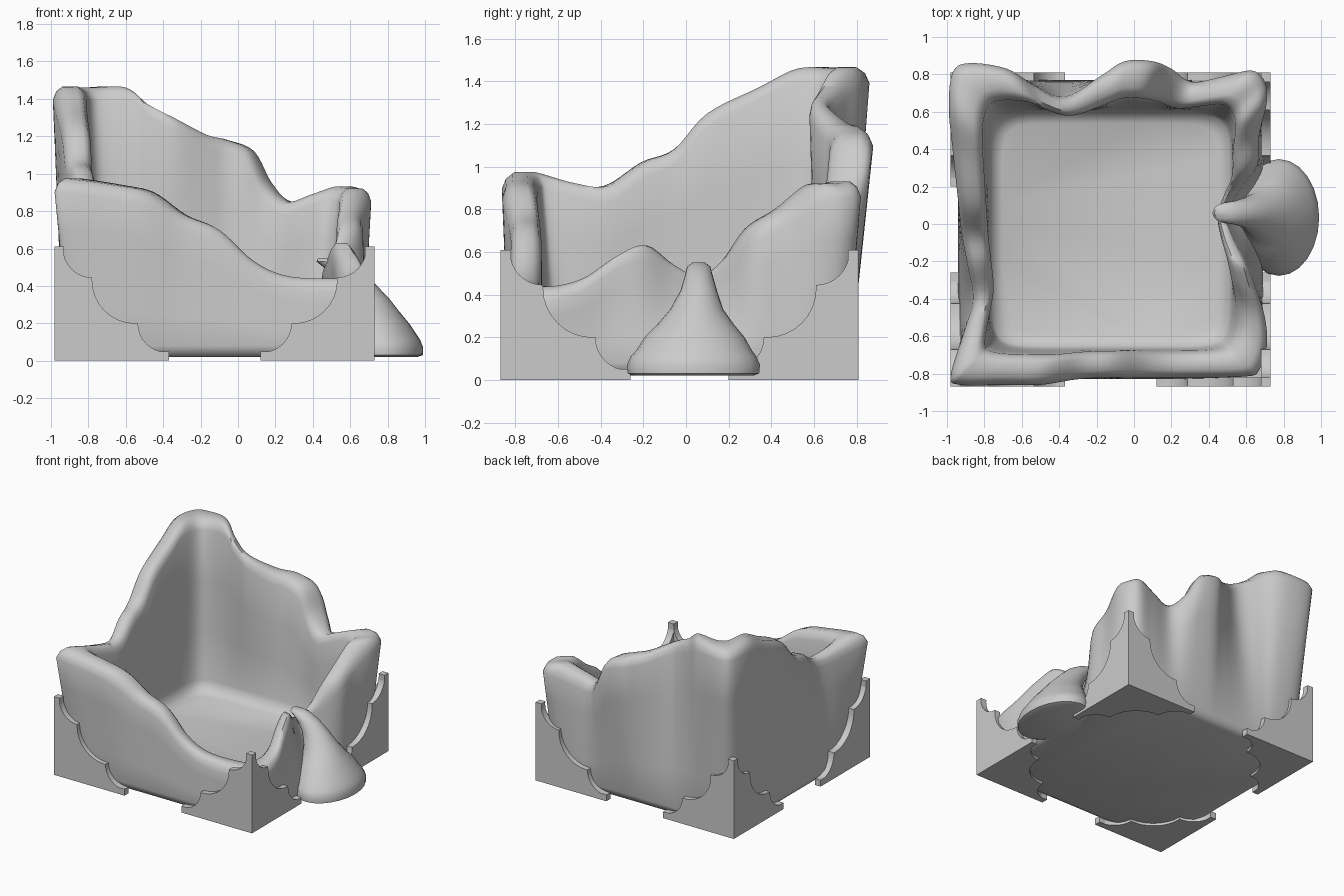
import bpy, bmesh
from math import cos, sin, pi, hypot
from mathutils import Vector

if "Cube" in bpy.data.objects:
    bpy.data.objects.remove(bpy.data.objects["Cube"])


def finish(name, bm, angle=0.7):
    bmesh.ops.recalc_face_normals(bm, faces=bm.faces)
    me = bpy.data.meshes.new(name)
    bm.to_mesh(me)
    bm.free()
    ob = bpy.data.objects.new(name, me)
    bpy.context.collection.objects.link(ob)
    bpy.ops.object.select_all(action='DESELECT')
    ob.select_set(True)
    bpy.context.view_layer.objects.active = ob
    bpy.ops.object.shade_smooth_by_angle(angle=angle)
    return ob


def loft(name, rings, angle=0.7):
    """Skin closed rings of equal length and cap both ends."""
    bm = bmesh.new()
    vs = [[bm.verts.new(p) for p in r] for r in rings]
    n = len(rings[0])
    for a, b in zip(vs, vs[1:]):
        for i in range(n):
            j = (i + 1) % n
            bm.faces.new((a[i], a[j], b[j], b[i]))
    bm.faces.new(vs[0][::-1])
    bm.faces.new(vs[-1])
    return finish(name, bm, angle)


def spline(pts, steps):
    """Closed Catmull-Rom curve."""
    out, n = [], len(pts)
    for i in range(n):
        a, b, c, d = (Vector(pts[(i + k) % n]) for k in (-1, 0, 1, 2))
        for s in range(steps):
            t = s / steps
            out.append(0.5 * (2 * b + (c - a) * t + (2 * a - 5 * b + 4 * c - d) * t * t
                              + (3 * b - a - 3 * c + d) * t ** 3))
    return out


# Wavy outer rim: front, right, back, left
rim = [(-.98, -.81, .97), (-.93, -.86, .97), (-.7, -.86, .94), (-.5, -.86, .90),
       (-.3, -.83, .78), (-.1, -.82, .70), (.1, -.82, .53), (.3, -.82, .45),
       (.6, -.815, .44), (.67, -.78, .44),
       (.71, -.65, .44), (.70, -.5, .48), (.65, -.34, .58), (.60, -.2, .63),
       (.53, -.06, .54), (.50, .06, .49), (.57, .18, .55), (.66, .32, .71), (.67, .48, .80),
       (.71, .65, .91), (.70, .76, .92), (.63, .82, .93),
       (.48, .79, .89), (.31, .76, .85), (.2, .83, .95), (.1, .87, 1.12), (-.05, .87, 1.18),
       (-.18, .79, 1.21), (-.37, .68, 1.30), (-.53, .74, 1.37), (-.68, .83, 1.46),
       (-.88, .86, 1.46), (-.97, .81, 1.46),
       (-.99, .62, 1.46), (-.97, .4, 1.37), (-.94, .12, 1.25), (-.92, -.06, 1.08),
       (-.89, -.22, 1.02), (-.86, -.4, .91), (-.91, -.58, .92)]
CX, CY = -.125, -.03


def box_radius(c, s, a, b, n=9):
    return (abs(c / a) ** n + abs(s / b) ** n) ** (-1 / n)


# Soft-walled open tub: each rim point gives one radial wall section
sections = []
for p in spline(rim, 5):
    dx, dy, z = p.x - CX, p.y - CY, p.z
    ro = hypot(dx, dy)
    c, s = dx / ro, dy / ro
    base = box_radius(c, s, .815, .80)
    inner_top = .6 * .81 * ro + .4 * box_radius(c, s, .67, .66)
    inner_low = box_radius(c, s, .65, .64)
    floor = box_radius(c, s, .58, .57)
    sec = [(base - .06, .02), (base - .015, .035), (base, .08)]
    for t in (.25, .5, .75, 1):
        sec.append((base + (ro - base) * t, .08 + (z - .15) * t))
    for f, d in ((.1, .025), (.28, 0), (.72, 0), (.9, .025)):
        sec.append((ro + (inner_top - ro) * f, z - d))
    for t in (1, .66, .33, 0):
        sec.append((inner_low + (inner_top - inner_low) * t, .26 + (z - .33) * t))
    sec += [(inner_low - .02, .2), (floor, .17)]
    sections.append([(CX + r * c, CY + r * s, h) for r, h in sec])
loft("soft_tub", list(zip(*sections)), 1.0)

# Scalloped corner guard profile, cut by three arcs
profile = [(0, 0), (.61, 0), (.61, .05)]
for cx, cy, r, a0, a1 in ((.60, .20, .155, 270, 180), (.43, .43, .23, 270, 180),
                          (.20, .60, .155, 270, 180)):
    for k in range(9):
        a = (a0 + (a1 - a0) * k / 8) * pi / 180
        profile.append((cx + r * cos(a), cy + r * sin(a)))
profile += [(.05, .61), (0, .61)]


def guard(name, x, y, sx, sy):
    """Three scalloped plates meeting at one corner of the tub."""
    bm = bmesh.new()
    for place in (lambda u, v, w: (u, w, v), lambda u, v, w: (w, u, v),
                  lambda u, v, w: (u, v, w)):
        lo, hi = [[bm.verts.new((x + sx * q[0], y + sy * q[1], q[2]))
                   for q in (place(u, v, w) for u, v in profile)] for w in (0, .05)]
        bm.faces.new(lo)
        bm.faces.new(hi[::-1])
        for i in range(len(lo)):
            j = (i + 1) % len(lo)
            bm.faces.new((lo[i], lo[j], hi[j], hi[i]))
    finish(name, bm, .5)


for yn, y, sy in (("front", -.87, 1), ("back", .81, -1)):
    for xn, x, sx in (("left", -.98, 1), ("right", .73, -1)):
        guard(f"{yn}_{xn}_corner_guard", x, y, sx, sy)

# Spill pouring over the right rim: z, centre x, centre y, radius x, radius y
spill = [(.02, .77, .035, .19, .28), (.03, .775, .035, .213, .308), (.07, .775, .035, .215, .312),
         (.11, .765, .035, .21, .295), (.14, .755, .038, .20, .27), (.20, .74, .04, .175, .235),
         (.26, .715, .045, .15, .18), (.33, .685, .05, .125, .125), (.42, .625, .06, .10, .085),
         (.49, .56, .06, .09, .065), (.53, .50, .06, .08, .055), (.55, .48, .06, .05, .03)]
loft("spill", [[(x + rx * cos(a), y + ry * sin(a), z)
                for a in (2 * pi * k / 24 for k in range(24))]
               for z, x, y, rx, ry in spill], .9)
